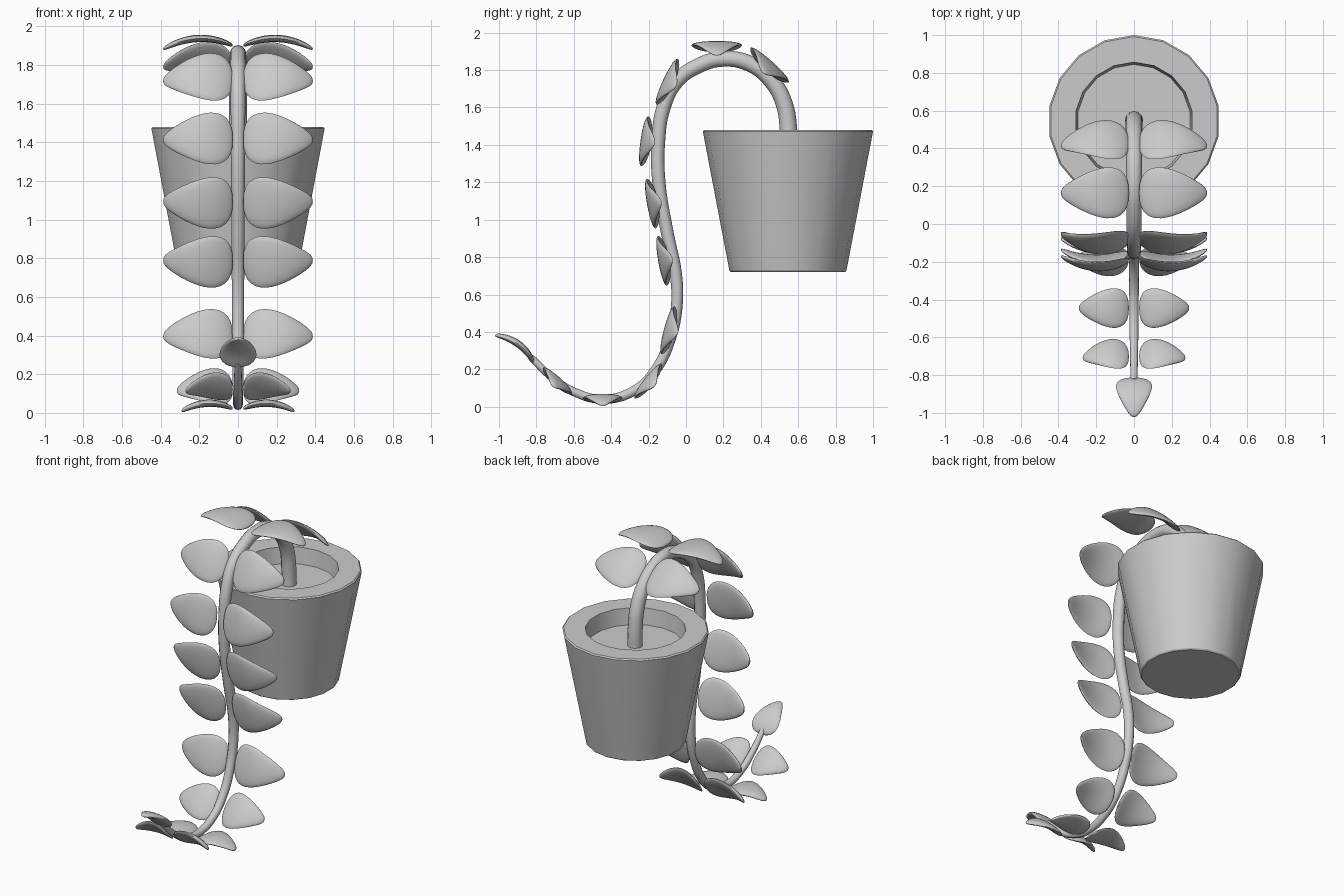
import bpy, bmesh
from math import radians, sin, cos, pi
from mathutils import Matrix

cube = bpy.data.objects.get("Cube")
if cube:
    bpy.data.objects.remove(cube, do_unlink=True)

grey = bpy.data.materials.new("plain_grey")
grey.use_nodes = True
grey.diffuse_color = (0.6, 0.6, 0.6, 1)
grey.node_tree.nodes["Principled BSDF"].inputs["Base Color"].default_value = grey.diffuse_color


def add_object(name, bm, matrix=Matrix()):
    mesh = bpy.data.meshes.new(name)
    bmesh.ops.recalc_face_normals(bm, faces=bm.faces)
    bm.to_mesh(mesh)
    bm.free()
    mesh.materials.append(grey)
    ob = bpy.data.objects.new(name, mesh)
    bpy.context.collection.objects.link(ob)
    ob.matrix_world = matrix
    return ob


def smooth(ob, angle):
    bpy.ops.object.select_all(action='DESELECT')
    ob.select_set(True)
    bpy.context.view_layer.objects.active = ob
    bpy.ops.object.shade_smooth_by_angle(angle=radians(angle))


# Pot: a lathed profile with a thick rim and sunken soil
SIDES = 18
profile = [(0.305, 0.72), (0.313, 0.728), (0.455, 1.472), (0.447, 1.48),
           (0.312, 1.48), (0.3, 1.37)]
bm = bmesh.new()
rings = [[bm.verts.new((r * sin(2 * pi * i / SIDES), r * cos(2 * pi * i / SIDES), z))
          for i in range(SIDES)] for r, z in profile]
for low, high in zip(rings, rings[1:]):
    for i in range(SIDES):
        j = (i + 1) % SIDES
        bm.faces.new((low[i], low[j], high[j], high[i]))
bm.faces.new(rings[0])
bm.faces.new(rings[-1])
smooth(add_object("pot", bm, Matrix.Translation((0, 0.545, 0))), 30)

# Stem: a tapering tube arching out of the pot: y, z
path = [(0.55, 1.35), (0.548, 1.48), (0.525, 1.62), (0.46, 1.74), (0.35, 1.83),
        (0.2, 1.86), (0.06, 1.82), (-0.05, 1.74), (-0.12, 1.6), (-0.148, 1.42),
        (-0.145, 1.2), (-0.1, 0.93), (-0.053, 0.7), (-0.05, 0.53), (-0.085, 0.36),
        (-0.16, 0.2), (-0.27, 0.09), (-0.44, 0.04), (-0.6, 0.08), (-0.72, 0.16),
        (-0.83, 0.265)]
curve = bpy.data.curves.new("stem", 'CURVE')
curve.dimensions = '3D'
curve.bevel_depth = 1
curve.bevel_resolution = 4
curve.resolution_u = 5
curve.use_fill_caps = True
curve.materials.append(grey)
spline = curve.splines.new('BEZIER')
spline.bezier_points.add(len(path) - 1)
for i, (point, (y, z)) in enumerate(zip(spline.bezier_points, path)):
    point.co = (0, y, z)
    point.handle_left_type = point.handle_right_type = 'AUTO'
    t = i / (len(path) - 1)
    point.radius = 0.018 + 0.03 * (1 - t) ** 0.8
stem = bpy.data.objects.new("stem", curve)
bpy.context.collection.objects.link(stem)


# Leaf: a squashed sphere shaped to a blunt teardrop that arches along its length
def leaf_mesh(start, length, width):
    bm = bmesh.new()
    bmesh.ops.create_uvsphere(bm, u_segments=20, v_segments=18, radius=1)
    for v in bm.verts:
        across, up, along = v.co
        a = (along + 1) / 2
        ring = max((1 - along * along) ** 0.5, 1e-6)
        outline = ring ** 0.8 * (1 - 0.65 * a) / 0.75
        v.co = (start + a * length,
                across / ring * outline * width / 2,
                up / ring * ring ** 0.6 * 0.019 - 0.5 * length * (a - 0.45) ** 2)
    return bm


# Leaf pairs along the stem: y, z, tilt, length, width
pairs = [(0.45, 1.83, -42, 0.36, 0.275), (0.165, 1.937, 0, 0.36, 0.27),
         (-0.105, 1.74, 65, 0.36, 0.27), (-0.225, 1.42, 82, 0.36, 0.27),
         (-0.19, 1.085, 100, 0.36, 0.27), (-0.13, 0.78, 100, 0.36, 0.27),
         (-0.1, 0.41, 75, 0.36, 0.265), (-0.205, 0.14, 52, 0.29, 0.235),
         (-0.445, 0.05, 0, 0.265, 0.21), (-0.685, 0.14, -42, 0.245, 0.21)]
for n, (y, z, tilt, length, width) in enumerate(pairs):
    matrix = Matrix.Translation((0, y, z)) @ Matrix.Rotation(radians(tilt), 4, 'X')
    pair = add_object(f"leaf_pair_{n + 1}", leaf_mesh(0.027, length, width), matrix)
    smooth(pair, 60)
    pair.modifiers.new("mirror", 'MIRROR').use_mirror_merge = False

# Single leaf at the end of the stem, pointing forward
matrix = (Matrix.Translation((0, -0.8, 0.26)) @ Matrix.Rotation(radians(-38), 4, 'X')
          @ Matrix.Rotation(radians(-90), 4, 'Z'))
smooth(add_object("tip_leaf", leaf_mesh(0, 0.25, 0.19), matrix), 60)
